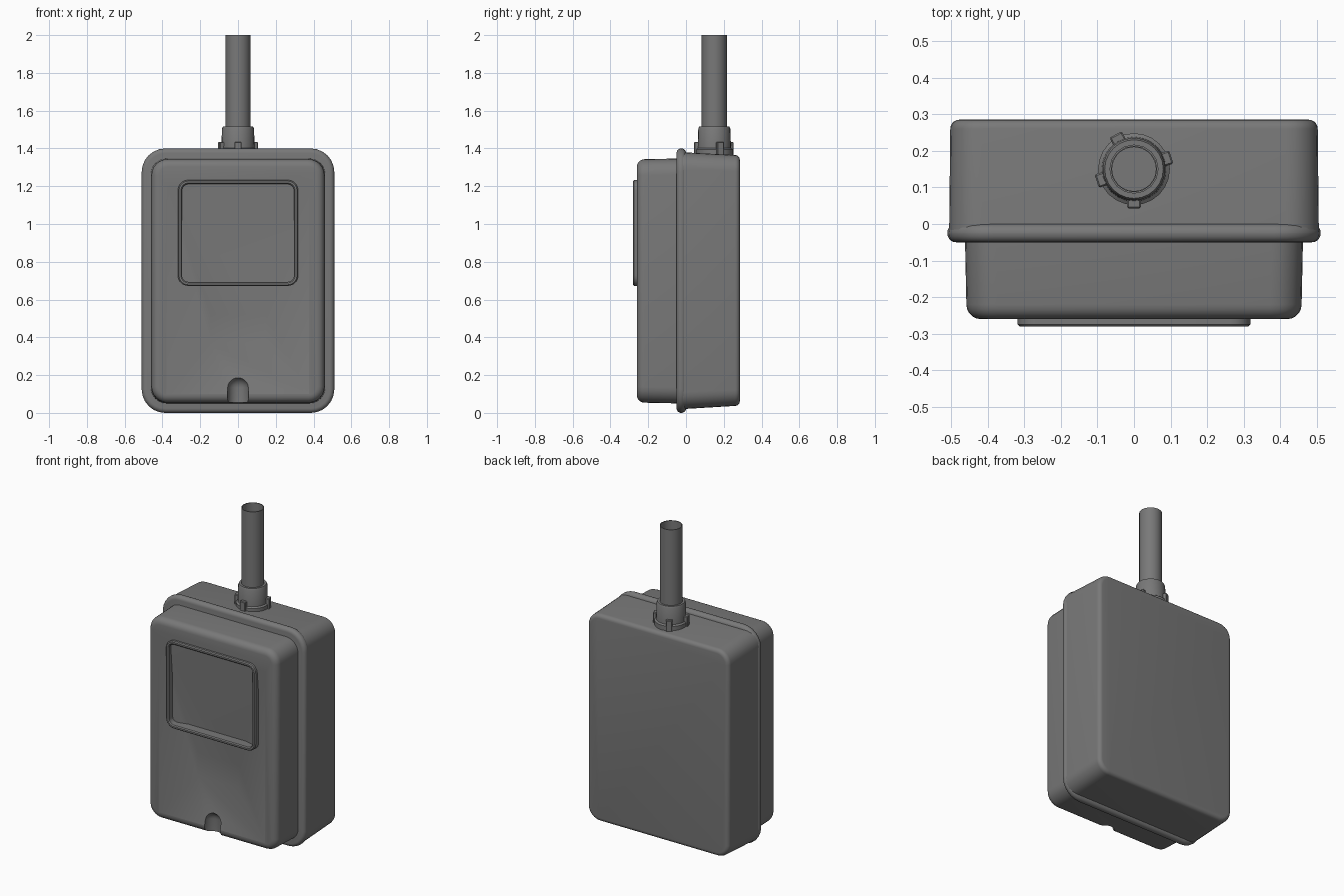
import bpy, bmesh, math
from mathutils import Matrix, Vector

if "Cube" in bpy.data.objects:
    bpy.data.objects.remove(bpy.data.objects["Cube"])

grey = bpy.data.materials.new("dark_grey")
grey.diffuse_color = (0.19, 0.19, 0.19, 1)
grey.use_nodes = True
grey.node_tree.nodes["Principled BSDF"].inputs["Base Color"].default_value = grey.diffuse_color


def make(name, bm, angle=30):
    bmesh.ops.remove_doubles(bm, verts=bm.verts, dist=1e-5)
    bmesh.ops.recalc_face_normals(bm, faces=bm.faces)
    me = bpy.data.meshes.new(name)
    bm.to_mesh(me)
    bm.free()
    me.materials.append(grey)
    ob = bpy.data.objects.new(name, me)
    bpy.context.collection.objects.link(ob)
    smooth(ob, angle)
    return ob


def smooth(ob, angle=30):
    bpy.ops.object.select_all(action='DESELECT')
    ob.select_set(True)
    bpy.context.view_layer.objects.active = ob
    bpy.ops.object.shade_smooth_by_angle(angle=math.radians(angle))


def rounded_rect(y, hw, z0, z1, r, n=6):
    if r == 0:
        return [(hw, y, z1), (-hw, y, z1), (-hw, y, z0), (hw, y, z0)]
    pts = []
    for k, (sx, z) in enumerate([(1, z1 - r), (-1, z1 - r), (-1, z0 + r), (1, z0 + r)]):
        for i in range(n + 1):
            a = math.pi / 2 * (k + i / n)
            pts.append((sx * (hw - r) + r * math.cos(a), y, z + r * math.sin(a)))
    return pts


def loft(name, sections, closed=False):
    """Skin rounded rectangles (y, half width, z low, z high, corner radius)."""
    bm = bmesh.new()
    loops = [[bm.verts.new(p) for p in rounded_rect(*s)] for s in sections]
    pairs = list(zip(loops, loops[1:]))
    if closed:
        pairs.append((loops[-1], loops[0]))
    else:
        bm.faces.new(loops[0])
        bm.faces.new(loops[-1])
    for a, b in pairs:
        for i in range(len(a)):
            j = (i + 1) % len(a)
            bm.faces.new((a[i], a[j], b[j], b[i]))
    return make(name, bm)


def lathe(name, profile, cy, sides=24):
    """Spin a (radius, z) profile around a vertical axis at y = cy."""
    bm = bmesh.new()
    vs = [bm.verts.new((r, cy, z)) for r, z in profile]
    es = [bm.edges.new(e) for e in zip(vs, vs[1:])]
    bmesh.ops.spin(bm, geom=vs + es, cent=(0, cy, 0), axis=(0, 0, 1),
                   angle=math.tau, steps=sides)
    return make(name, bm)


def fillet(y, hw, z0, z1, r, f, sign, n=5):
    """Sections rolling a rim of radius f over towards y, ending flat."""
    out = []
    for i in range(n + 1):
        a = math.pi / 2 * i / n
        d = f * (1 - math.cos(a))
        out.append((y - sign * f * (1 - math.sin(a)), hw - d, z0 + d, z1 - d, r - d))
    return out


def cut(ob, cutter):
    m = ob.modifiers.new("cut", 'BOOLEAN')
    m.operation, m.solver, m.object = 'DIFFERENCE', 'EXACT', cutter
    bpy.context.view_layer.objects.active = ob
    bpy.ops.object.modifier_apply(modifier=m.name)
    bpy.data.objects.remove(cutter)


# rear housing, tapering slightly towards the back
loft("rear_housing", [(-0.02, 0.505, 0.02, 1.38, 0.09)]
     + fillet(0.285, 0.502, 0.037, 1.365, 0.085, 0.025, 1))

# rounded flange between the two halves
loft("flange", fillet(-0.05, 0.51, 0.0, 1.4, 0.125, 0.024, -1)[::-1]
     + fillet(0.0, 0.51, 0.0, 1.4, 0.125, 0.024, 1))

# front cover with shallow hopper-shaped dish and a domed notch at the bottom
cover = loft("front_cover", [(-0.03, 0.462, 0.05, 1.347, 0.085)]
             + fillet(-0.26, 0.458, 0.054, 1.343, 0.085, 0.04, -1))
rim, floor = (-0.26, 0.375, 0.10, 1.20), (-0.20, 0.145, 0.37, 0.52)
outer = tuple(r + (r - f) * 0.5 for r, f in zip(rim, floor))
cut(cover, loft("dish_cutter", [outer + (0,), floor + (0,)]))
R = 0.056
dome = [(R * math.cos(a), 0.134 + R * math.sin(a))
        for a in (math.pi / 2 * i / 6 for i in range(6))]
cut(cover, lathe("notch_cutter", [(0, 0), (R, 0)] + dome + [(0, 0.134 + R)], -0.262))
smooth(cover, 30)

# raised window frame
loft("window_frame", [
    (-0.21, 0.318, 0.672, 1.233, 0.055), (-0.274, 0.318, 0.672, 1.233, 0.055),
    (-0.28, 0.312, 0.678, 1.227, 0.049), (-0.28, 0.302, 0.688, 1.217, 0.039),
    (-0.274, 0.296, 0.694, 1.211, 0.033), (-0.21, 0.296, 0.694, 1.211, 0.033)], closed=True)

# cable collar and open-topped conduit
CY = 0.15
lathe("conduit", [(0, 1.35), (0.067, 1.35), (0.067, 2.0), (0.062, 2.0),
                  (0.062, 1.40), (0, 1.40)], CY, 16)
lathe("collar", [(0.06, 1.34), (0.098, 1.34), (0.098, 1.395), (0.088, 1.402),
                 (0.085, 1.505), (0.080, 1.515), (0.06, 1.515)], CY)

# locking clips around the collar
for k, deg in enumerate((-90, 18, 118, 198)):
    bm = bmesh.new()
    bmesh.ops.create_cube(bm, size=1)
    bmesh.ops.scale(bm, vec=(0.028, 0.038, 0.085), verts=bm.verts)
    bmesh.ops.bevel(bm, geom=bm.edges[:], offset=0.004, segments=1, affect='EDGES')
    bmesh.ops.translate(bm, vec=(0.093, 0, 1.392), verts=bm.verts)
    bmesh.ops.transform(bm, matrix=Matrix.Translation(Vector((0, CY, 0)))
                        @ Matrix.Rotation(math.radians(deg), 4, 'Z'), verts=bm.verts)
    make(f"collar_clip_{k + 1}", bm)
